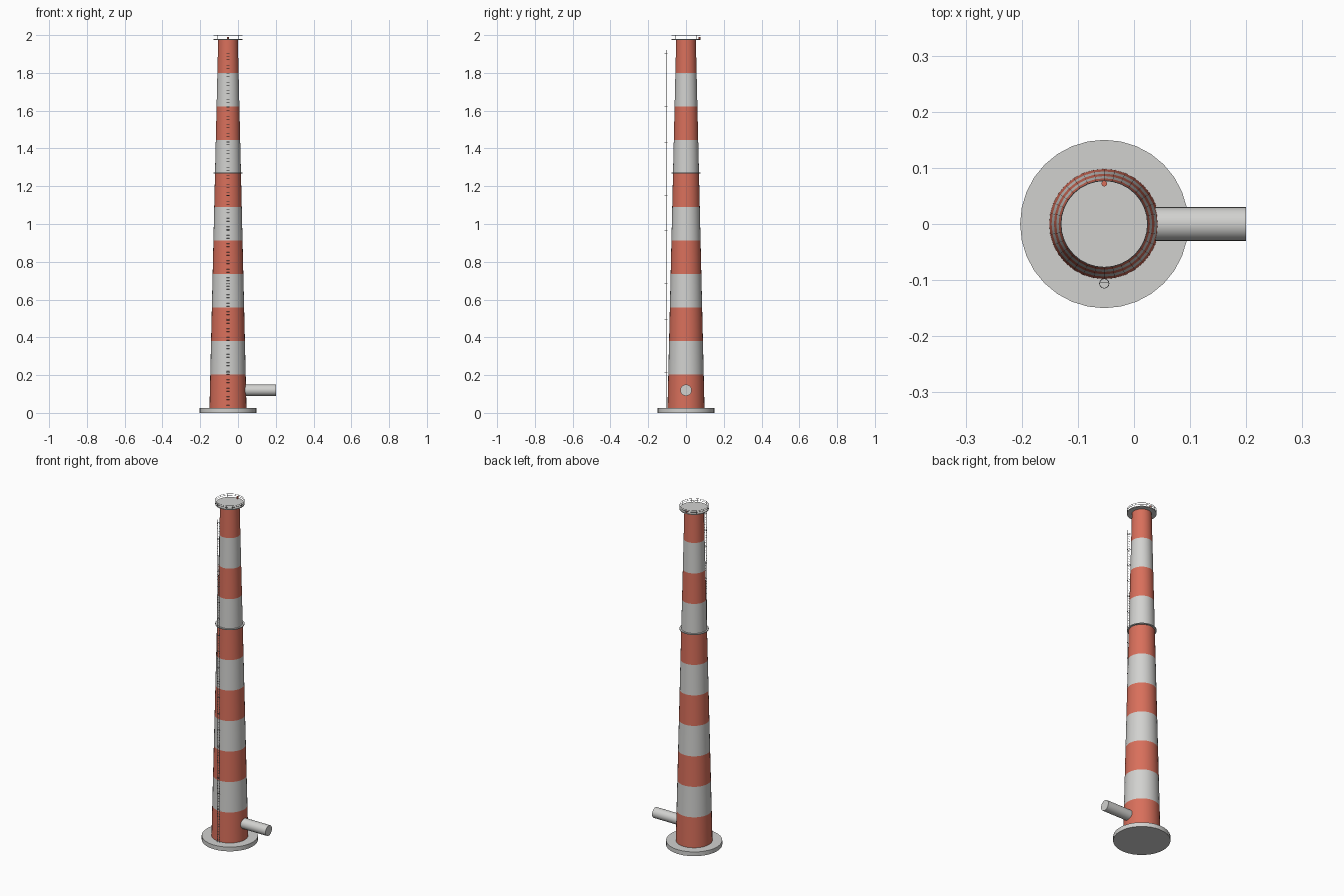
import bpy, bmesh, math
from mathutils import Vector, Matrix

cube = bpy.data.objects.get("Cube")
if cube:
    bpy.data.objects.remove(cube, do_unlink=True)

CX = -0.053          # chimney axis
BASE_TOP, SHAFT_TOP = 0.025, 1.977
R_BOTTOM, R_TOP = 0.098, 0.052
BANDS, SIDES = 11, 32
R_DECK = 0.078


def material(name, rgb):
    m = bpy.data.materials.new(name)
    m.use_nodes = True
    m.diffuse_color = (*rgb, 1)
    m.node_tree.nodes["Principled BSDF"].inputs["Base Color"].default_value = (*rgb, 1)
    return m


white = material("pale concrete", (0.64, 0.64, 0.625))
red = material("warning red", (0.69, 0.16, 0.105))
steel = material("grey steel", (0.3, 0.3, 0.3))


def finish(bm, name, *mats):
    mesh = bpy.data.meshes.new(name)
    bmesh.ops.recalc_face_normals(bm, faces=bm.faces)
    bm.to_mesh(mesh)
    bm.free()
    ob = bpy.data.objects.new(name, mesh)
    bpy.context.collection.objects.link(ob)
    for m in mats:
        mesh.materials.append(m)
    bpy.ops.object.select_all(action="DESELECT")
    ob.select_set(True)
    bpy.context.view_layer.objects.active = ob
    bpy.ops.object.shade_smooth_by_angle(angle=math.radians(35))
    return ob


def rod(bm, a, b, r, sides=6, r_end=None):
    """Add a closed cylinder or cone from a to b."""
    a, b = Vector(a), Vector(b)
    d = b - a
    rot = d.to_track_quat("Z", "Y").to_matrix().to_4x4()
    bmesh.ops.create_cone(bm, cap_ends=True, segments=sides, radius1=r,
                          radius2=r if r_end is None else r_end, depth=d.length,
                          matrix=Matrix.Translation((a + b) / 2) @ rot)


def hoop(bm, centre, radius, r, sides):
    """Add a horizontal ring with a square section."""
    loops = []
    for i in range(sides):
        t = math.tau * i / sides
        loops.append([bm.verts.new(Vector(centre) + Vector((
            (radius + dr) * math.cos(t), (radius + dr) * math.sin(t), dz)))
            for dr, dz in ((-r, -r), (r, -r), (r, r), (-r, r))])
    for i in range(sides):
        p, q = loops[i], loops[(i + 1) % sides]
        for k in range(4):
            n = (k + 1) % 4
            bm.faces.new((p[k], q[k], q[n], p[n]))


def cylinder(name, a, b, r, mat):
    bm = bmesh.new()
    rod(bm, a, b, r, SIDES)
    return finish(bm, name, mat)


# Foundation, side flue and walkways
cylinder("foundation", (CX, 0, 0), (CX, 0, BASE_TOP), 0.15, white)
cylinder("flue_duct", (0, 0, 0.12), (0.2, 0, 0.12), 0.03, white)
cylinder("middle_platform", (CX, 0, 1.268), (CX, 0, 1.273), R_DECK, white)
cylinder("top_platform", (CX, 0, 1.975), (CX, 0, 1.98), R_DECK, white)

# Tapered shaft, striped by height
bm = bmesh.new()
rod(bm, (CX, 0, BASE_TOP), (CX, 0, SHAFT_TOP), R_BOTTOM, SIDES, R_TOP)
step = (SHAFT_TOP - BASE_TOP) / BANDS
for i in range(1, BANDS):
    bmesh.ops.bisect_plane(bm, geom=bm.verts[:] + bm.edges[:] + bm.faces[:],
                           plane_co=(0, 0, BASE_TOP + i * step), plane_no=(0, 0, 1))
for f in bm.faces:
    z = f.calc_center_median().z
    f.material_index = min(int((z - BASE_TOP) / step), BANDS - 1) % 2
finish(bm, "striped_shaft", red, white)

# Railing around the top platform
bm = bmesh.new()
r_rail = R_DECK - 0.001
for z in (1.99, 1.9993):
    hoop(bm, (CX, 0, z), r_rail, 0.0006, SIDES)
for i in range(16):
    t = math.tau * i / 16
    x, y = CX + r_rail * math.cos(t), r_rail * math.sin(t)
    rod(bm, (x, y, 1.978), (x, y, 1.9993), 0.0007)
finish(bm, "top_railing", steel)

# Warning light at the back of the platform
bm = bmesh.new()
rod(bm, (CX, 0.072, 1.98), (CX, 0.072, 1.991), 0.005, 12)
finish(bm, "warning_light", red)

# Ladder on the front, with safety hoops
LY, LADDER_TOP = -0.105, 1.92
bm = bmesh.new()
for side in (-1, 1):
    x = CX + side * 0.008
    rod(bm, (x, LY, BASE_TOP), (x, LY, LADDER_TOP), 0.0008)
rungs = 125
for i in range(rungs):
    z = 0.04 + i * (LADDER_TOP - 0.045) / rungs
    rod(bm, (CX - 0.008, LY, z), (CX + 0.008, LY, z), 0.0006)
finish(bm, "ladder", steel)

bm = bmesh.new()
for i in range(19):
    hoop(bm, (CX, LY - 0.001, 0.215 + i * 0.0937), 0.0085, 0.0006, 12)
finish(bm, "ladder_hoops", steel)
